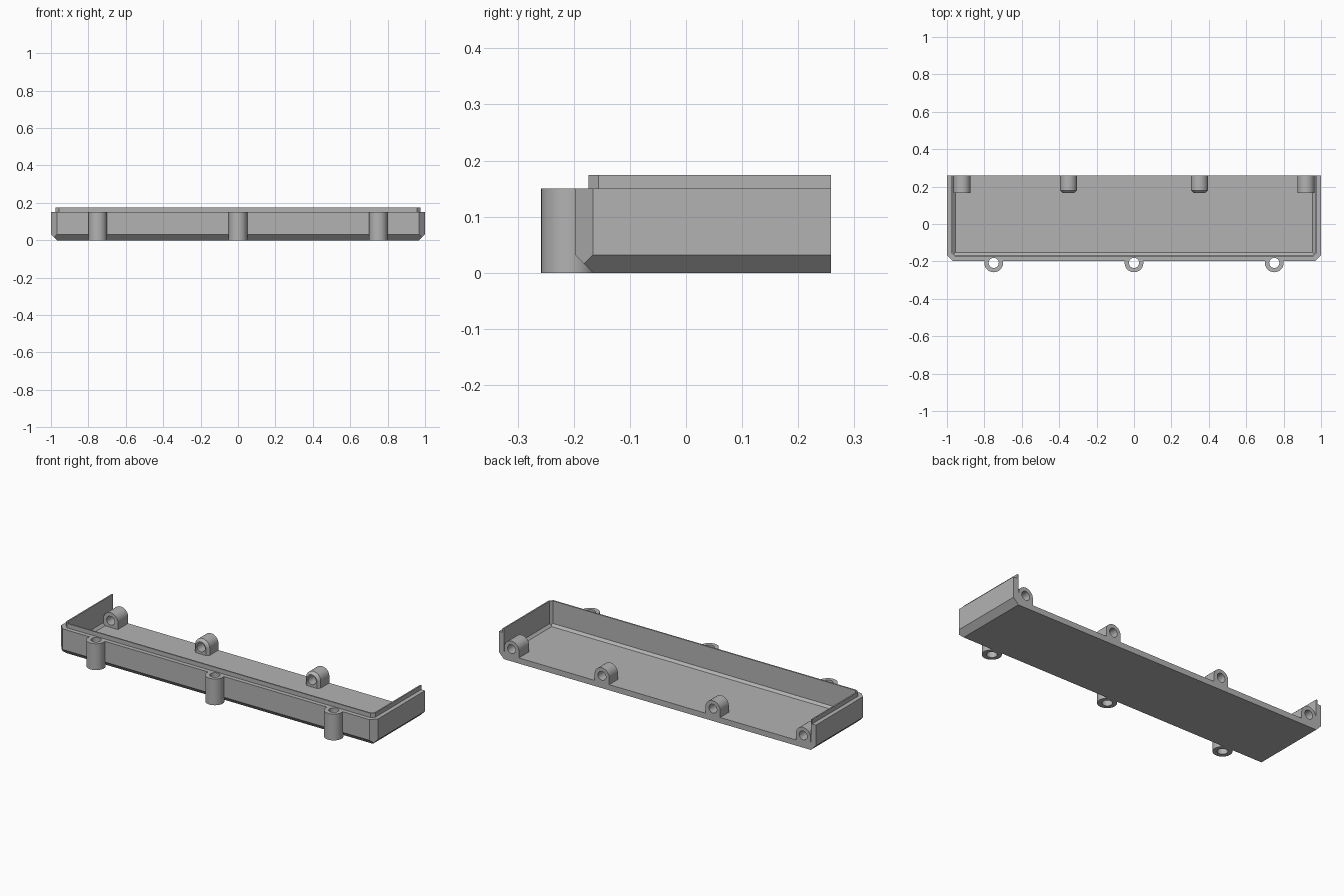
import bpy, bmesh, math
from mathutils import Matrix

if "Cube" in bpy.data.objects:
    bpy.data.objects.remove(bpy.data.objects["Cube"])

BACK, FRONT, RIM, TOP = 0.258, -0.198, 0.15, 0.174
CHAMFER = 0.032

grey = bpy.data.materials.new("plain grey")
grey.diffuse_color = (0.45, 0.45, 0.45, 1)
grey.use_nodes = True
grey.node_tree.nodes["Principled BSDF"].inputs["Base Color"].default_value = grey.diffuse_color


def add(name, bm):
    bmesh.ops.recalc_face_normals(bm, faces=bm.faces)
    mesh = bpy.data.meshes.new(name)
    bm.to_mesh(mesh)
    bm.free()
    ob = bpy.data.objects.new(name, mesh)
    bpy.context.collection.objects.link(ob)
    mesh.materials.append(grey)
    return ob


def hull(name, points):
    bm = bmesh.new()
    for p in points:
        bm.verts.new(p)
    bmesh.ops.convex_hull(bm, input=bm.verts[:])
    bmesh.ops.dissolve_limit(bm, angle_limit=0.002, verts=bm.verts[:], edges=bm.edges[:])
    return add(name, bm)


def cylinder(name, r, depth, matrix):
    bm = bmesh.new()
    bmesh.ops.create_cone(bm, cap_ends=True, segments=48, radius1=r, radius2=r,
                          depth=depth, matrix=matrix)
    return add(name, bm)


def cut(ob, cutter):
    mod = ob.modifiers.new("cut", 'BOOLEAN')
    mod.operation, mod.solver, mod.object = 'DIFFERENCE', 'EXACT', cutter
    bpy.context.view_layer.objects.active = ob
    bpy.ops.object.modifier_apply(modifier=mod.name)


def smooth(ob):
    bpy.ops.object.select_all(action='DESELECT')
    ob.select_set(True)
    bpy.context.view_layer.objects.active = ob
    bpy.ops.object.shade_smooth_by_angle(angle=math.radians(30))


def outline(inset, corner, back, z):
    # plan of the tray with cut front corners
    x, y = 1 - inset, FRONT + inset
    half = [(x, back), (x, y + corner), (x - corner, y)]
    return [(s * px, py, z) for s in (1, -1) for px, py in half]


def tray_solid(name, inset, z0, z1, back, bottom):
    # block with cut front corners and a chamfered underside
    corner = CHAMFER - 0.586 * inset
    pts = outline(inset, corner, back, z1)
    if bottom:
        pts += outline(inset + bottom, 0, back, z0)
        pts += outline(inset + bottom / 2, 0, back, z0 + bottom / 2)
        pts += outline(inset, corner, back, z0 + bottom)
    else:
        pts += outline(inset, corner, back, z0)
    return hull(name, pts)


# open-backed tray and the thin lip standing on its rim
cavity = tray_solid("cavity_cutter", 0.032, 0.032, 0.3, 0.4, 0.013)
tray = tray_solid("tray", 0, 0, RIM, BACK, CHAMFER)
lip = tray_solid("lip", 0.024, RIM, TOP, BACK, 0)
cut(tray, cavity)
cut(lip, cavity)
cutters = [cavity]

# upright screw bosses along the front wall
for x in (-0.75, 0, 0.75):
    boss = cylinder("front_boss", 0.05, RIM, Matrix.Translation((x, -0.208, RIM / 2)))
    hole = cylinder("hole_cutter", 0.027, 0.6, Matrix.Translation((x, -0.208, 0.1)))
    cut(boss, cavity)
    cut(boss, hole)
    cut(tray, hole)
    smooth(boss)
    cutters.append(hole)


def arch(x, y, r):
    # round-topped section reaching down into the floor
    pts = [(x + r * math.cos(a), y, 0.07 + r * math.sin(a))
           for a in (math.pi * i / 24 for i in range(25))]
    return pts + [(x - r, y, 0.02), (x + r, y, 0.02)]


# horizontal screw bosses along the open back, inner pair with a chamfered end
for x, bevel in ((-0.92, 0), (-0.35, 0.014), (0.35, 0.014), (0.92, 0)):
    pts = arch(x, BACK, 0.046) + arch(x, 0.166 + bevel, 0.046)
    if bevel:
        pts += arch(x, 0.166, 0.046 - bevel)
    boss = hull("rear_boss", pts)
    hole = cylinder("hole_cutter", 0.025, 0.4,
                    Matrix.Translation((x, 0.2, 0.07)) @ Matrix.Rotation(math.pi / 2, 4, 'X'))
    cut(boss, hole)
    smooth(boss)
    cutters.append(hole)

smooth(tray)
for c in cutters:
    bpy.data.objects.remove(c)
